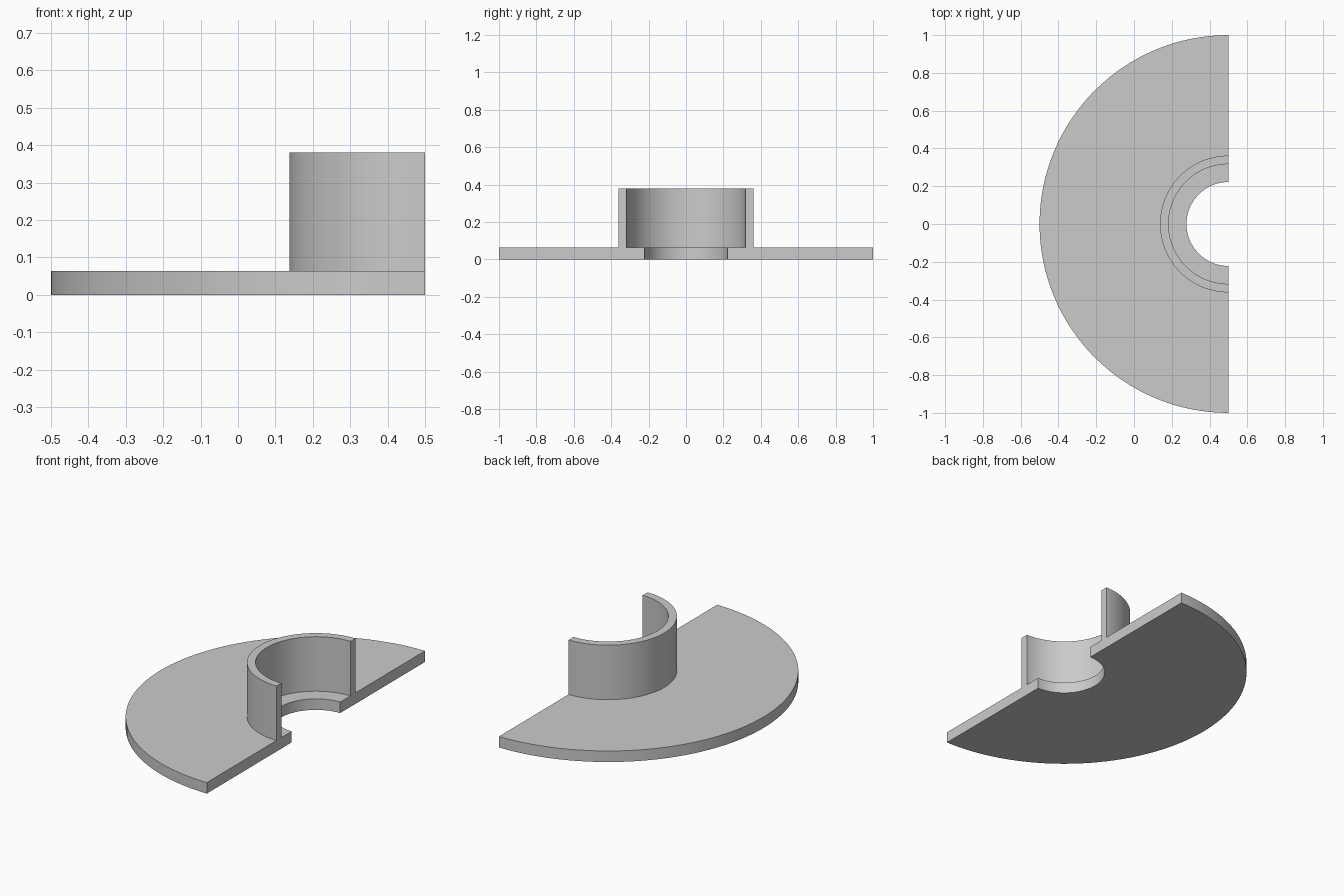
import bpy, bmesh, math
from mathutils import Vector

cube = bpy.data.objects.get("Cube")
if cube:
    bpy.data.objects.remove(cube, do_unlink=True)

# Key dimensions
AXIS_X = 0.5
BORE, SEAT, COLLAR, RIM = 0.222, 0.317, 0.362, 1.0
PLATE_TOP, COLLAR_TOP = 0.064, 0.38
SEGMENTS = 64

# Plain grey
grey = bpy.data.materials.new("plain_grey")
grey.use_nodes = True
colour = (0.6, 0.6, 0.6, 1.0)
grey.diffuse_color = colour
grey.node_tree.nodes["Principled BSDF"].inputs["Base Color"].default_value = colour

# Half flange with collar: section swept half a turn about the bore axis
section = [(BORE, 0), (RIM, 0), (RIM, PLATE_TOP), (COLLAR, PLATE_TOP),
           (COLLAR, COLLAR_TOP), (SEAT, COLLAR_TOP), (SEAT, PLATE_TOP), (BORE, PLATE_TOP)]
bm = bmesh.new()
verts = [bm.verts.new((AXIS_X, r, z)) for r, z in section]
edges = [bm.edges.new((a, b)) for a, b in zip(verts, verts[1:] + verts[:1])]
swept = bmesh.ops.spin(bm, geom=verts + edges, cent=Vector((AXIS_X, 0, 0)),
                       axis=Vector((0, 0, 1)), angle=math.pi, steps=SEGMENTS)

# Flat cut faces at both ends of the sweep
end_edges = [e for e in swept["geom_last"] if isinstance(e, bmesh.types.BMEdge)]
for loop in (edges, end_edges):
    bmesh.ops.contextual_create(bm, geom=loop)
bmesh.ops.recalc_face_normals(bm, faces=bm.faces)

mesh = bpy.data.meshes.new("half_flange")
bm.to_mesh(mesh)
bm.free()
mesh.materials.append(grey)
flange = bpy.data.objects.new("half_flange", mesh)
bpy.context.collection.objects.link(flange)

# Smooth curved walls, sharp rims
bpy.ops.object.select_all(action="DESELECT")
flange.select_set(True)
bpy.context.view_layer.objects.active = flange
bpy.ops.object.shade_smooth_by_angle(angle=math.radians(30))
